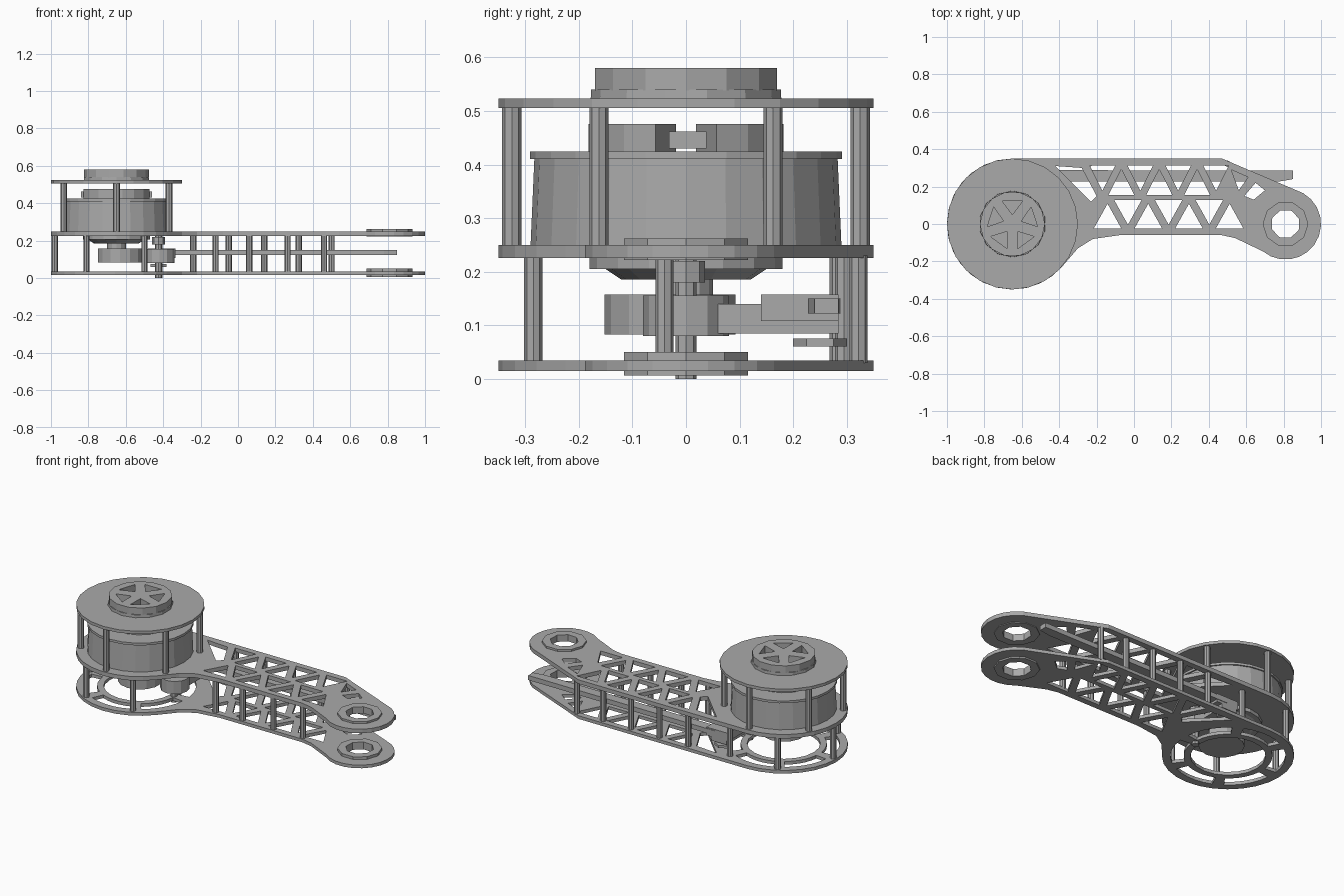
import bpy, math
from math import cos, sin, radians

if "Cube" in bpy.data.objects:
    bpy.data.objects.remove(bpy.data.objects["Cube"])

grey = bpy.data.materials.new("plain_grey")
grey.diffuse_color = (0.4, 0.4, 0.4, 1)
grey.use_nodes = True
grey.node_tree.nodes["Principled BSDF"].inputs["Base Color"].default_value = grey.diffuse_color
HX, EX = -0.65, 0.81          # axis of the drum and of the arm tip


def arc(cx, cy, r, a0, a1, n):
    return [(cx + r * cos(radians(a0 + (a1 - a0) * i / n)),
             cy + r * sin(radians(a0 + (a1 - a0) * i / n))) for i in range(n + 1)]


def circle(cx, cy, r, n, turn=0):
    return arc(cx, cy, r, turn, turn + 360, n)[:-1]


def sector(cx, cy, r0, r1, a0, a1, n=5):
    return arc(cx, cy, r1, a0, a1, n) + arc(cx, cy, r0, a1, a0, n)


def plate(name, loops, z0, z1):
    """Flat plate: first loop is the outline, others are holes or islands."""
    cu = bpy.data.curves.new(name, 'CURVE')
    cu.dimensions = '2D'
    cu.fill_mode = 'BOTH'
    cu.extrude = (z1 - z0) / 2
    for loop in loops:
        s = cu.splines.new('POLY')
        s.points.add(len(loop) - 1)
        for p, (x, y) in zip(s.points, loop):
            p.co = (x, y, 0, 1)
        s.use_cyclic_u = True
    tmp = bpy.data.objects.new(name + "_curve", cu)
    bpy.context.collection.objects.link(tmp)
    me = bpy.data.meshes.new_from_object(
        tmp.evaluated_get(bpy.context.evaluated_depsgraph_get()))
    bpy.data.objects.remove(tmp)
    me.materials.clear()
    me.materials.append(grey)
    for f in me.polygons:
        f.use_smooth = False
        f.material_index = 0
    ob = bpy.data.objects.new(name, me)
    ob.location.z = (z0 + z1) / 2
    bpy.context.collection.objects.link(ob)
    return ob


def cyl(name, x, y, r, z0, z1, n=24, r2=None):
    bpy.ops.mesh.primitive_cone_add(vertices=n, radius1=r, radius2=r if r2 is None else r2,
                                    depth=z1 - z0, location=(x, y, (z0 + z1) / 2))
    ob = bpy.context.object
    ob.name = name
    ob.data.materials.append(grey)
    return ob


def box(name, x0, x1, y0, y1, z0, z1):
    bpy.ops.mesh.primitive_cube_add(size=1, location=((x0 + x1) / 2, (y0 + y1) / 2, (z0 + z1) / 2))
    ob = bpy.context.object
    ob.name = name
    ob.scale = (x1 - x0, y1 - y0, z1 - z0)
    ob.data.materials.append(grey)
    return ob


def truss(x0, x1, n, ya, yb, flip, k=0.68):
    """Row of alternating triangular cutouts."""
    w, out = (x1 - x0) / (n + 1), []
    for i in range(n):
        x = x0 + i * w
        a, b = (ya, yb) if (i + flip) % 2 == 0 else (yb, ya)
        tri = [(x, a), (x + 2 * w, a), (x + w, b)]
        cx, cy = x + w, (2 * a + b) / 3
        out.append([(cx + (px - cx) * k, cy + (py - cy) * k) for px, py in tri])
    return out


# Arm side plates
outline = (arc(HX, 0, 0.35, 90, 320, 18)
           + [(-0.3, -0.13), (-0.22, -0.08), (-0.08, -0.06), (0.47, -0.06), (0.54, -0.075)]
           + arc(EX, 0, 0.19, 230, 420, 12) + [(0.47, 0.35)])
holes = truss(-0.27, 0.54, 7, 0.135, 0.335, 1) + truss(-0.25, 0.62, 7, -0.045, 0.15, 0)
holes += [[(-0.42, 0.31), (-0.28, 0.3), (-0.2, 0.15), (-0.23, 0.12)],
          [(0.52, 0.29), (0.61, 0.25), (0.56, 0.18)],
          [(0.59, 0.15), (0.65, 0.22), (0.70, 0.18), (0.64, 0.13)],
          circle(EX, 0, 0.085, 8)]
plate("upper_arm_plate", [outline] + holes, 0.226, 0.25)
slots = [sector(HX, 0, 0.235, 0.305, a + 6, a + 54) for a in range(0, 360, 60)]
plate("lower_arm_plate", [outline] + holes + slots + [circle(HX, 0, 0.2, 20)], 0.015, 0.034)

# Bearings at the arm tip
for name, z0, z1 in (("lower_bearing", 0.006, 0.05), ("upper_bearing", 0.222, 0.262)):
    plate(name, [circle(EX, 0, 0.122, 10), circle(EX, 0, 0.078, 8, 20)], z0, z1)

# Posts between the arm plates
posts = [(-0.98, 0), (-0.81, -0.285), (-0.5, -0.285), (-0.81, 0.285), (-0.5, 0.295)]
posts += [(x, -0.04) for x in (-0.12, 0.06, 0.265, 0.46)]
posts += [(x, 0.322) for x in (-0.24, -0.05, 0.14, 0.325, 0.5)]
for x, y in posts:
    cyl("arm_post", x, y, 0.017, 0.03, 0.23, 8)

# Posts around the drum
for a in range(30, 390, 60):
    cyl("drum_post", HX + 0.325 * cos(radians(a)), 0.325 * sin(radians(a)), 0.018, 0.245, 0.51, 8)

# Motor drum with rim, and split housing on top
cyl("drum", HX, 0, 0.29, 0.25, 0.41, 24, 0.283)
cyl("drum_rim", HX, 0, 0.291, 0.41, 0.424, 24)
for a in (18, 198):
    plate("upper_housing", [sector(HX, 0, 0.06, 0.185, a, a + 144, 7)], 0.42, 0.476)
box("connector", -0.84, -0.46, -0.032, 0.038, 0.43, 0.462)

# Top disc and spoked cap
plate("top_disc", [circle(HX, 0, 0.35, 24)], 0.505, 0.523)
cyl("cap_base", HX, 0, 0.178, 0.52, 0.54, 14, 0.177)
pockets = []
for i in range(5):
    a = radians(72 * i + 18)
    pockets.append([(HX + r * cos(a + d), r * sin(a + d))
                    for r, d in ((0.05, 0), (0.135, -0.42), (0.135, 0.42))])
plate("cap_spokes", [circle(HX, 0, 0.174, 14)] + pockets, 0.538, 0.58)

# Hub and pulley below the drum
cyl("hub_flange", HX, 0, 0.12, 0.185, 0.205, 16, 0.15)
cyl("hub_plate", HX, 0, 0.18, 0.205, 0.227, 16)
cyl("hub_shaft", HX, 0, 0.05, 0.15, 0.19, 12)
cyl("pulley", -0.63, -0.03, 0.122, 0.083, 0.157, 14)

# Crank, shaft and push rod
cyl("crank_shaft", -0.425, 0, 0.02, 0.0, 0.225, 8)
cyl("crank_hub", -0.42, 0, 0.08, 0.08, 0.156, 12)
cyl("crank_collar", -0.425, 0, 0.035, 0.18, 0.22, 8)
box("crank_bar", -0.47, -0.37, 0.0, 0.285, 0.085, 0.14)
box("rod_clevis", -0.48, -0.335, 0.14, 0.285, 0.108, 0.157)
cyl("clevis_nut", -0.425, 0.25, 0.05, 0.06, 0.075, 6)
plate("push_rod", [[(-0.4, 0.228), (0.78, 0.228), (0.85, 0.24), (0.85, 0.285), (-0.4, 0.288)]],
      0.122, 0.15)
